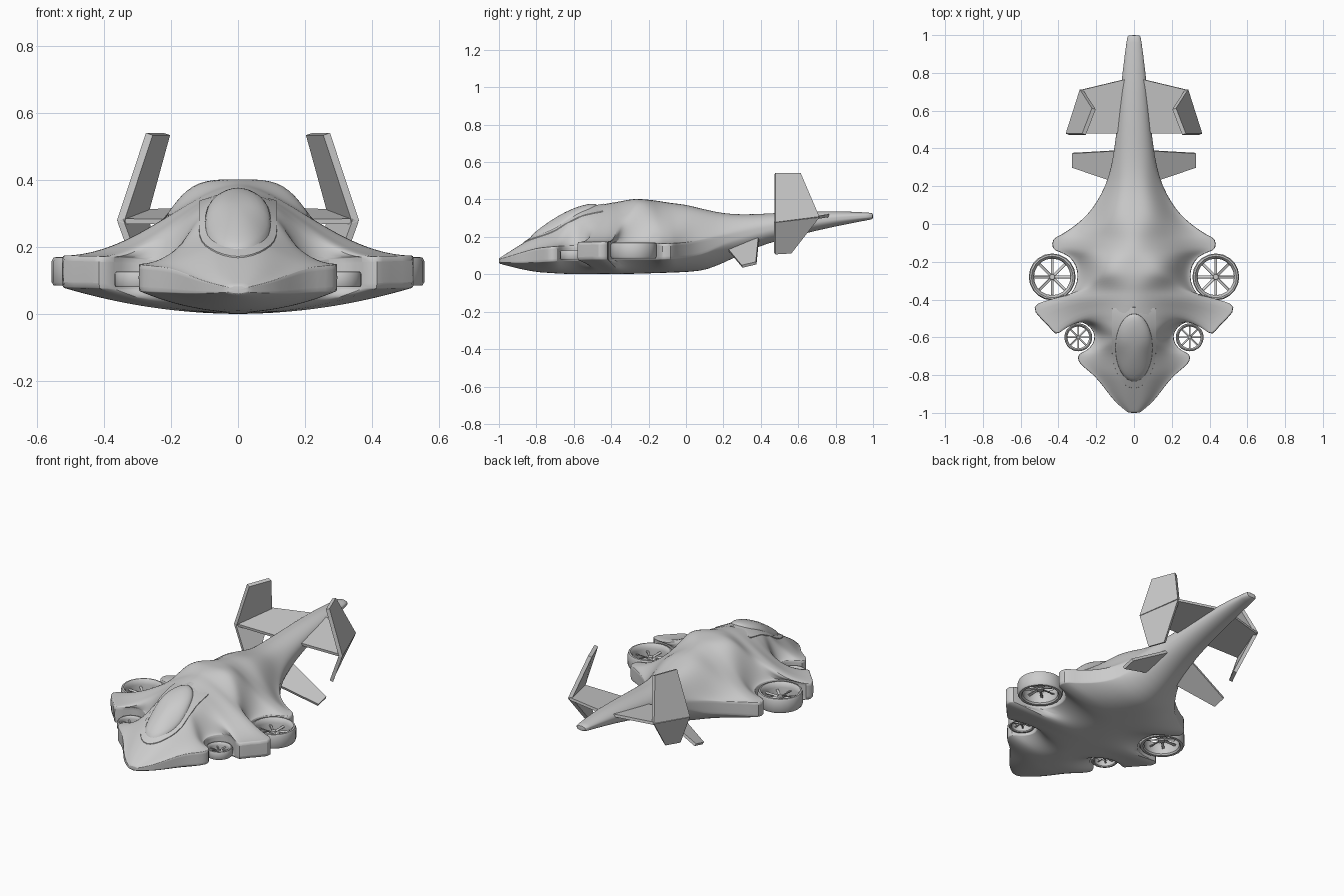
import bpy, bmesh
from math import sin, cos, pi, log, sqrt, radians
from mathutils import Vector, Matrix
from mathutils.bvhtree import BVHTree

if "Cube" in bpy.data.objects:
    bpy.data.objects.remove(bpy.data.objects["Cube"])


def finish(name, bm, angle=35, mirror=False, subsurf=0):
    bmesh.ops.recalc_face_normals(bm, faces=bm.faces)
    me = bpy.data.meshes.new(name)
    bm.to_mesh(me)
    bm.free()
    ob = bpy.data.objects.new(name, me)
    bpy.context.collection.objects.link(ob)
    if mirror:
        ob.modifiers.new("Mirror", 'MIRROR')
    if subsurf:
        s = ob.modifiers.new("Subsurf", 'SUBSURF')
        s.levels = s.render_levels = subsurf
    bpy.context.view_layer.objects.active = ob
    for o in bpy.context.selected_objects:
        o.select_set(False)
    ob.select_set(True)
    bpy.ops.object.shade_smooth_by_angle(angle=radians(angle))
    return ob


def loft(bm, rings, closed=False, caps=True):
    vs = [[bm.verts.new(p) for p in r] for r in rings]
    n = len(vs[0])
    pairs = list(zip(vs, vs[1:])) + ([(vs[-1], vs[0])] if closed else [])
    for a, b in pairs:
        for i in range(n):
            bm.faces.new((a[i], a[(i + 1) % n], b[(i + 1) % n], b[i]))
    if caps and not closed:
        bm.faces.new(vs[0])
        bm.faces.new(vs[-1])


# body: centreline keys (y, top, bottom, edge top, edge bottom, core half width)
KEYS = [(-1, .085, .058, .08, .065, .05), (-.9, .15, .03, .11, .06, .09),
        (-.8, .21, .012, .14, .065, .13), (-.7, .27, .005, .15, .07, .15),
        (-.6, .32, 0, .155, .075, .16), (-.5, .362, 0, .17, .075, .19),
        (-.38, .393, 0, .175, .08, .215), (-.26, .404, .003, .17, .08, .22),
        (-.1, .39, .008, .165, .08, .20), (0, .372, .012, .17, .09, .18),
        (.1, .347, .02, .185, .11, .14), (.2, .325, .06, .20, .17, .1),
        (.3, .319, .11, .222, .20, .1), (.45, .325, .175, .255, .245, .1),
        (.7, .34, .235, .295, .285, .1), (.88, .34, .275, .312, .304, .1),
        (1, .328, .295, .316, .308, .1)]


def key(y):
    for a, b in zip(KEYS, KEYS[1:]):
        if y <= b[0]:
            f = (y - a[0]) / (b[0] - a[0])
            return [p + (q - p) * f for p, q in zip(a[1:], b[1:])]
    return KEYS[-1][1:]


# plan outline: nose, scalloped side with fan bites, tail
NOSE = [(.03, -1), (.035, -.995), (.10, -.945), (.155, -.87), (.21, -.80), (.265, -.76)]
SIDE = [(.30, -.725), (.297, -.685), (.25, -.672), (.215, -.635), (.205, -.59),
        (.225, -.55), (.27, -.515), (.33, -.52), (.37, -.56), (.42, -.595),
        (.445, -.54), (.54, -.465), (.52, -.41), (.42, -.42), (.35, -.39),
        (.31, -.34), (.295, -.28), (.305, -.22), (.34, -.17), (.40, -.145),
        (.435, -.135), (.435, -.075), (.385, -.06)]
TAIL = [(.30, 0), (.245, .05), (.2, .11), (.15, .2), (.12, .3), (.1, .42),
        (.08, .6), (.062, .8), (.036, .99), (.034, 1)]
stations = [(y, x, y) for x, y in NOSE]
stations += [(-.725 + .675 * i / (len(SIDE) - 1), x, y) for i, (x, y) in enumerate(SIDE)]
stations += [(y, x, y) for x, y in TAIL]

N = 24
ts = [sin((i / N - .5) * pi) for i in range(N + 1)]
rings = []
for yc, w, ye in stations:
    top, bot, et, eb, h = key(yc)
    p = max(.8, min(2.2, log(.5) / log(min(.9, h / w))))
    k = max(0, min(1, (yc - .02) / .3))
    up, low = [], []
    for t in ts:
        a = abs(t)
        rnd = sqrt(max(0, 1 - a * a))
        f = (1 - k) * .5 * (1 + cos(pi * a ** p)) + k * rnd
        g = (1 - k) * a * a + k * (1 - rnd)
        y = yc + (ye - yc) * a ** 3
        up.append((t * w, y, et + (top - et) * f))
        low.append((t * w, y, bot + (eb - bot) * g))
    rings.append(up + low[::-1])
bm = bmesh.new()
loft(bm, rings)
body = finish("body", bm, 50, subsurf=1)
bpy.context.view_layer.update()
tree = BVHTree.FromObject(body, bpy.context.evaluated_depsgraph_get())


# canopy glass and frame, laid on the hull
def hull(x, y, lift):
    hit = tree.ray_cast(Vector((x, y, 1)), Vector((0, 0, -1)))[0]
    return (x, y, (hit.z if hit else .25) + lift)


def oval(s, lift, square=0):
    pts = []
    for i in range(32):
        a = 2 * pi * i / 32
        x, y = .098 * s * cos(a), -.655 + .18 * s * sin(a)
        if square and sin(a) > 0:
            x = .098 * s * max(-1, min(1, cos(a) * 1.25 + (.75 if cos(a) > .01 else -.75 if cos(a) < -.01 else 0) * sin(a)))
        pts.append(hull(x, y, lift))
    return pts


bm = bmesh.new()
loft(bm, [oval(1.2, -.01, 1), oval(1.19, .004, 1), oval(1.0, .005), oval(.98, -.01)], caps=False)
finish("canopy_frame", bm, 30)
bm = bmesh.new()
loft(bm, [oval(s, .034 * sqrt(max(0, 1 - s * s)) + .001) for s in (1, .97, .9, .78, .6, .4, .2, .05)])
finish("canopy", bm, 50)


# ducted lift fans: rounded ring, hub and eight blades
def fan(name, x, y, z0, z1, r):
    prof = [(1, .12), (1, .85), (.96, .98), (.89, 1), (.82, .9), (.78, .65), (.78, .1), (.83, 0), (.95, 0)]
    bm = bmesh.new()
    seg = 20
    loft(bm, [[(x + r * p * cos(2 * pi * j / seg), y + r * p * sin(2 * pi * j / seg), z0 + (z1 - z0) * q)
               for p, q in prof] for j in range(seg)], closed=True)
    finish(name + "_duct", bm, 35, mirror=True)
    bm = bmesh.new()
    zc = z0 + (z1 - z0) * .5
    bmesh.ops.create_cone(bm, cap_ends=True, segments=12, radius1=.15 * r, radius2=.11 * r,
                          depth=.3 * (z1 - z0), matrix=Matrix.Translation((x, y, zc)))
    for i in range(8):
        m = (Matrix.Translation((x, y, zc)) @ Matrix.Rotation(i * pi / 4, 4, 'Z')
             @ Matrix.Translation((.45 * r, 0, 0)) @ Matrix.Rotation(radians(20), 4, 'X')
             @ Matrix.Diagonal((.7 * r, .11 * r, .04 * r, 1)))
        bmesh.ops.create_cube(bm, size=1, matrix=m)
    finish(name + "_rotor", bm, 30, mirror=True)


fan("main_fan", .433, -.28, .085, .17, .124)
fan("front_fan", .295, -.6, .08, .127, .074)


# tail surfaces: flat plates
def plate(name, pts, th=.016):
    ps = [Vector(p) for p in pts]
    n = (ps[2] - ps[0]).cross(ps[3] - ps[1]).normalized() * th / 2
    bm = bmesh.new()
    loft(bm, [[p + n for p in ps], [p - n for p in ps]])
    finish(name, bm, 20, mirror=True)


plate("tailplane", [(.03, .48, .275), (.03, .77, .315), (.28, .71, .305), (.35, .48, .277)])
plate("upper_tail_fin", [(.352, .475, .275), (.277, .71, .305), (.213, .61, .538), (.265, .475, .538)], .022)
plate("lower_tail_fin", [(.352, .475, .28), (.277, .71, .308), (.25, .56, .115), (.29, .475, .11)], .02)
plate("ventral_fin", [(.06, .21, .15), (.06, .39, .21), (.325, .375, .06), (.325, .30, .042)])
